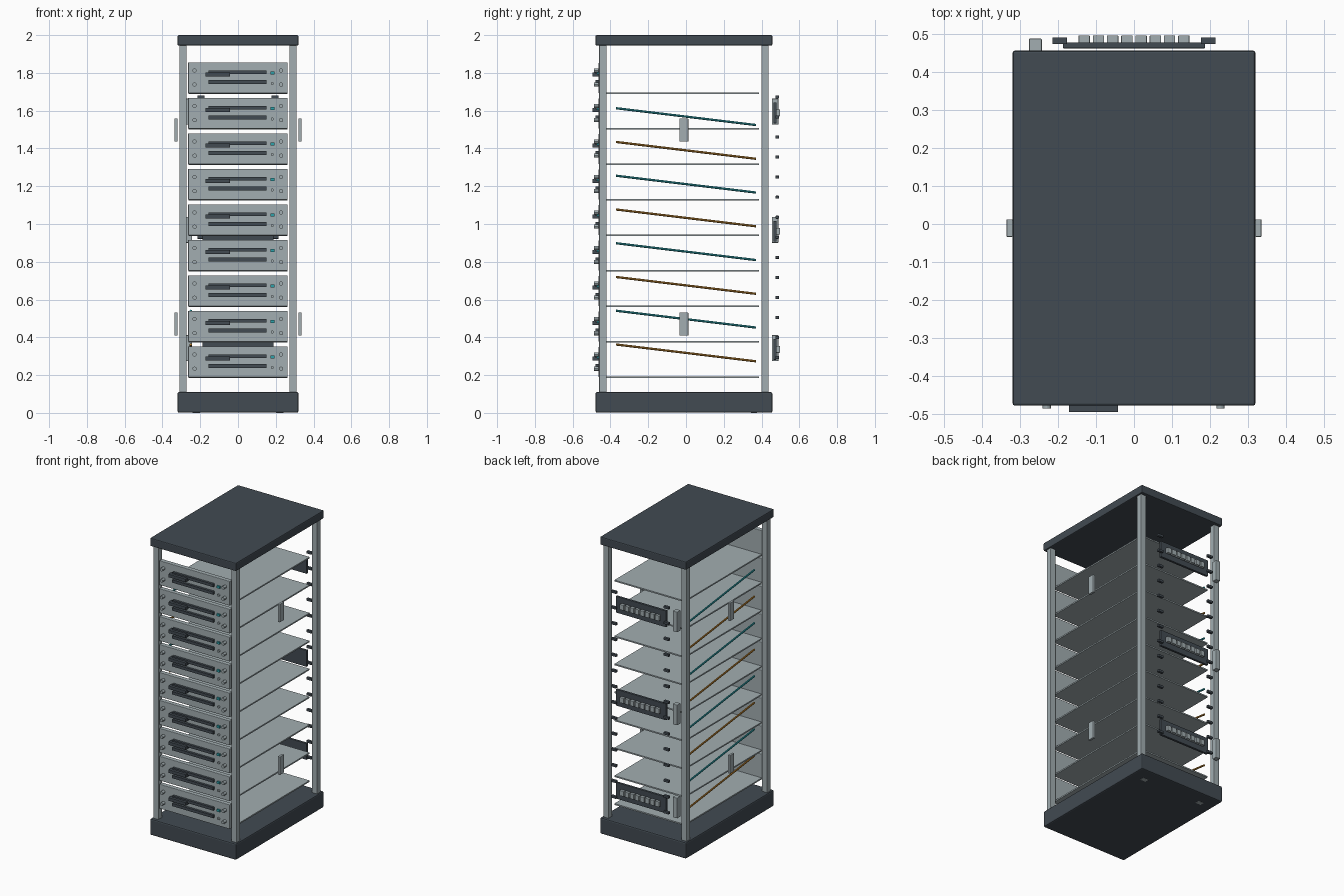
import bpy
from math import pi
from mathutils import Vector

cube = bpy.data.objects.get("Cube")
if cube:
    bpy.data.objects.remove(cube, do_unlink=True)


def material(name, rgb):
    mat = bpy.data.materials.new(name)
    mat.use_nodes = True
    mat.diffuse_color = (*rgb, 1)
    mat.node_tree.nodes["Principled BSDF"].inputs["Base Color"].default_value = (*rgb, 1)
    return mat


DARK = material("dark slate", (0.054, 0.069, 0.084))
STEEL = material("light steel", (0.36, 0.42, 0.44))
TEAL = material("teal", (0.026, 0.36, 0.41))
ORANGE = material("orange", (0.51, 0.23, 0.03))


def box(name, x, y, z, mat, bevel=0):
    """Box from (min, max) ranges on each axis."""
    bpy.ops.mesh.primitive_cube_add(size=1, location=[sum(r) / 2 for r in (x, y, z)])
    obj = bpy.context.object
    obj.name = name
    obj.scale = [r[1] - r[0] for r in (x, y, z)]
    bpy.ops.object.transform_apply(location=False, rotation=False, scale=True)
    obj.data.materials.append(mat)
    if bevel:
        mod = obj.modifiers.new("soft edges", "BEVEL")
        mod.width = bevel
        mod.segments = 2
    return obj


def span(centre, size):
    return (centre - size / 2, centre + size / 2)


def rod(name, start, end, radius, mat, sides=12):
    start, end = Vector(start), Vector(end)
    bpy.ops.mesh.primitive_cylinder_add(vertices=sides, radius=radius,
                                        depth=(end - start).length,
                                        location=(start + end) / 2)
    obj = bpy.context.object
    obj.name = name
    obj.rotation_euler = (end - start).to_track_quat("Z", "Y").to_euler()
    obj.data.materials.append(mat)
    bpy.ops.object.shade_smooth_by_angle()
    return obj


# Base, top and corner posts
MID = -0.011
WIDE, DEEP = span(0, 0.64), span(MID, 0.936)
box("base", WIDE, DEEP, (0.001, 0.11), DARK, 0.008)
box("top_cover", WIDE, DEEP, (1.945, 2.0), DARK, 0.006)
for side in (-1, 1):
    for end, label in ((-1, "front"), (1, "back")):
        box(f"{label}_post", span(side * 0.291, 0.039), span(MID + end * 0.429, 0.039),
            (0.1, 1.95), STEEL, 0.003)
    # Side pull plates and small rear feet
    for z in (1.497, 0.47):
        box("side_plate", span(side * 0.328, 0.016), span(MID, 0.046), span(z, 0.122),
            STEEL, 0.002)
    box("foot_pad", span(side * 0.22, 0.04), span(0.36, 0.03), (0, 0.003), STEEL)

# Nine drawer units, each a front panel with fittings and a shelf
FACE = -0.462
for i in range(9):
    z = 0.27 + 0.188 * i
    box("front_panel", span(-0.001, 0.526), (FACE, -0.432), span(z, 0.164), STEEL, 0.003)
    box("shelf", span(0, 0.524), (-0.432, 0.387), span(z - 0.082, 0.009), STEEL)
    box("upper_slot", (-0.155, 0.15), (-0.478, FACE), span(z + 0.029, 0.019), DARK)
    box("lower_slot", (-0.155, 0.15), (-0.478, FACE), span(z - 0.022, 0.019), DARK)
    box("latch_handle", (-0.172, -0.042), (-0.496, FACE), span(z + 0.018, 0.022), DARK, 0.002)
    box("status_light", span(0.182, 0.02), (-0.472, FACE), span(z + 0.025, 0.015), TEAL)
    rod("button", (0.182, FACE, z - 0.03), (0.182, -0.472, z - 0.03), 0.008, STEEL)
    for x in (-0.23, 0.228):
        for dz in (-0.036, 0.039):
            rod("screw", (x, FACE, z + dz), (x, -0.487, z + dz), 0.011, STEEL)

# Sloping cables along one side
for i in range(8):
    z = 1.613 - 0.1787 * i
    rod("cable", (-0.25, -0.37, z), (-0.25, 0.37, z - 0.089), 0.006,
        ORANGE if i % 2 else TEAL, 10)

# Rear power strips with eight outlets and a junction box
for z in (0.343, 0.969, 1.595):
    box("power_strip", span(0, 0.375), (0.463, 0.479), span(z - 0.007, 0.11), DARK, 0.002)
    box("junction_box", span(-0.26, 0.034), (0.454, 0.489), span(z, 0.137), STEEL, 0.003)
    for k in range(8):
        box("outlet", span((k - 3.5) * 0.0375, 0.03), (0.477, 0.497),
            span(z - 0.007, 0.036), STEEL, 0.002)

# Rear cable clips
for i in range(14):
    for side in (-1, 1):
        box("cable_clip", span(side * 0.196, 0.039), span(0.483, 0.018),
            span(0.293 + 0.1061 * i, 0.016), DARK, 0.002)
